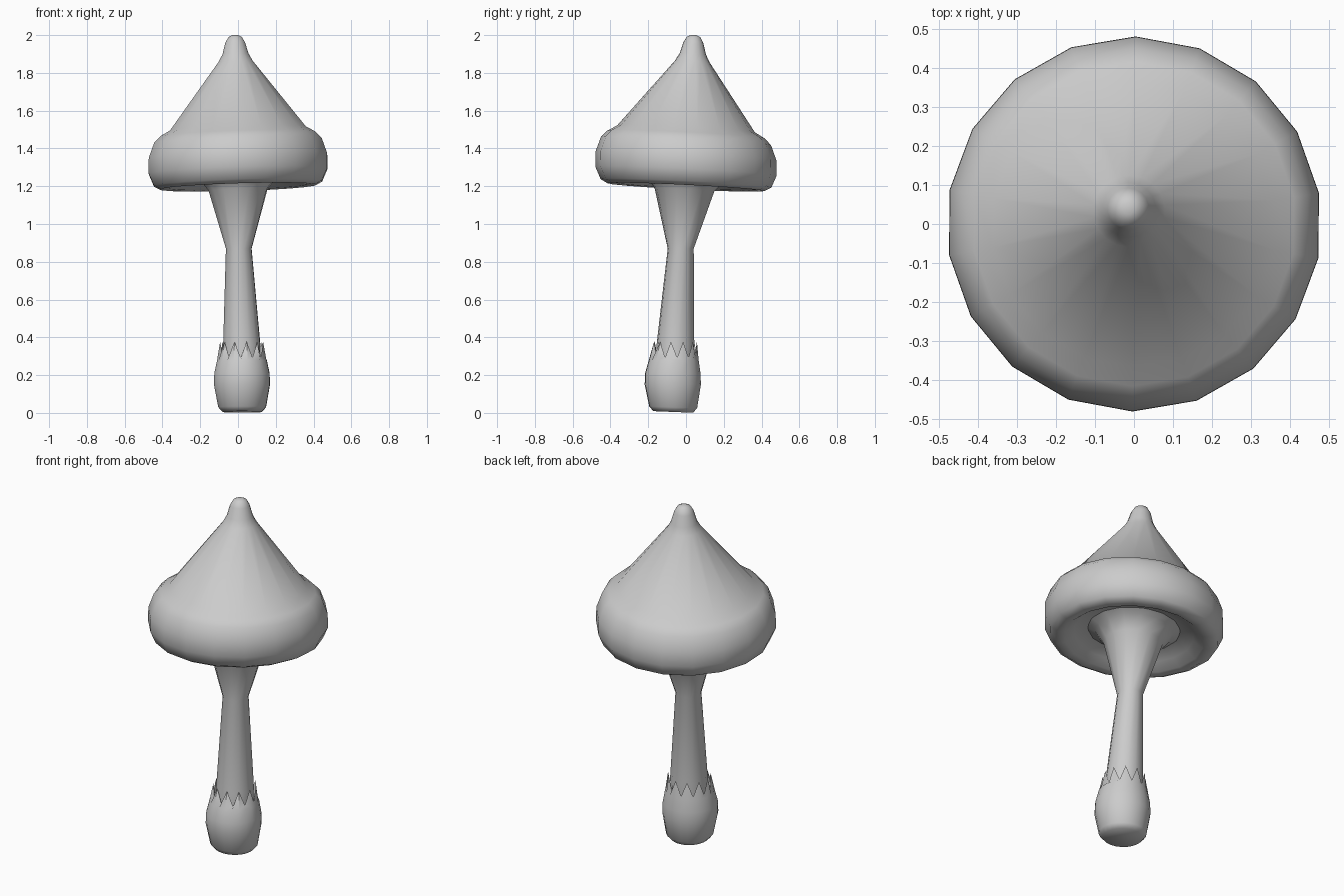
import bpy, bmesh, math

def loft(name, rings, n, phase=0.0, tilt=(0, 0), cap_start=False, cap_end=False, sharp=60):
    """Skin circular rings (x, y, z, radius, tilt amount, zigzag height)."""
    bm = bmesh.new()
    loops = []
    for cx, cy, z, r, t, zig in rings:
        loop = []
        for i in range(n):
            a = math.radians(phase) + 2 * math.pi * i / n
            dx, dy = r * math.cos(a), r * math.sin(a)
            dz = t * (tilt[0] * dx + tilt[1] * dy) + (zig if i % 2 else -zig)
            loop.append(bm.verts.new((cx + dx, cy + dy, z + dz)))
        loops.append(loop)
    for a, b in zip(loops, loops[1:]):
        for i in range(n):
            j = (i + 1) % n
            bm.faces.new((a[i], a[j], b[j], b[i]))
    if cap_start:
        bm.faces.new(loops[0][::-1])
    if cap_end:
        bm.faces.new(loops[-1])
    bmesh.ops.recalc_face_normals(bm, faces=bm.faces)
    me = bpy.data.meshes.new(name)
    bm.to_mesh(me)
    bm.free()
    ob = bpy.data.objects.new(name, me)
    bpy.context.collection.objects.link(ob)
    bpy.ops.object.select_all(action='DESELECT')
    ob.select_set(True)
    bpy.context.view_layer.objects.active = ob
    bpy.ops.object.shade_smooth_by_angle(angle=math.radians(sharp))
    return ob

# Cap: hollow underside, rolled rim, leaning cone and knob
cap = [
    (0, 0, 1.28, 0.15, 1, 0), (0, 0, 1.26, 0.25, 1, 0), (0, 0, 1.235, 0.32, 1, 0),
    (0, 0, 1.20, 0.37, 1, 0), (0, 0, 1.195, 0.415, 1, 0), (0, 0, 1.215, 0.452, 1, 0),
    (0, 0, 1.28, 0.48, 1, 0), (0, 0, 1.36, 0.479, 1, 0), (0, 0, 1.44, 0.45, 1, 0),
    (0, 0, 1.475, 0.415, 1, 0), (0, 0, 1.503, 0.365, 1, 0),
    (-0.012, 0.033, 1.86, 0.092, 1, 0), (-0.013, 0.036, 1.90, 0.07, 1, 0),
    (-0.015, 0.039, 1.96, 0.053, 1, 0), (-0.015, 0.04, 1.99, 0.036, 0.5, 0),
    (-0.015, 0.04, 2.0, 0.015, 0, 0)]
loft("cap", cap, 18, 9.5, (0.03, -0.05), True, True)

# Stem: leaning, pinched waist, flaring into the cap
stem = [
    (0.02, -0.06, 0.25, 0.10, 0, 0), (0.02, -0.056, 0.36, 0.10, 0, 0),
    (0.004, -0.028, 0.87, 0.069, 0, 0), (0.0, -0.008, 1.18, 0.158, 1, 0),
    (0.0, 0.0, 1.245, 0.21, 1, 0), (0.0, 0.0, 1.27, 0.27, 1, 0)]
loft("stem", stem, 14, 9.5, (0.03, -0.05), True, True)

# Base cup: bulbous sheath with a torn, zigzag upper edge
cup = [
    (0.022, -0.068, 0.005, 0.105, 1, 0), (0.022, -0.068, 0.03, 0.127, 1, 0),
    (0.021, -0.07, 0.15, 0.149, 0, 0), (0.021, -0.07, 0.21, 0.147, 0, 0),
    (0.021, -0.065, 0.28, 0.132, 0, 0),
    (0.02, -0.057, 0.335, 0.115, 0, 0.042), (0.02, -0.058, 0.27, 0.101, 0, 0)]
loft("base_cup", cup, 22, 5, (0, -0.04), True, False)
